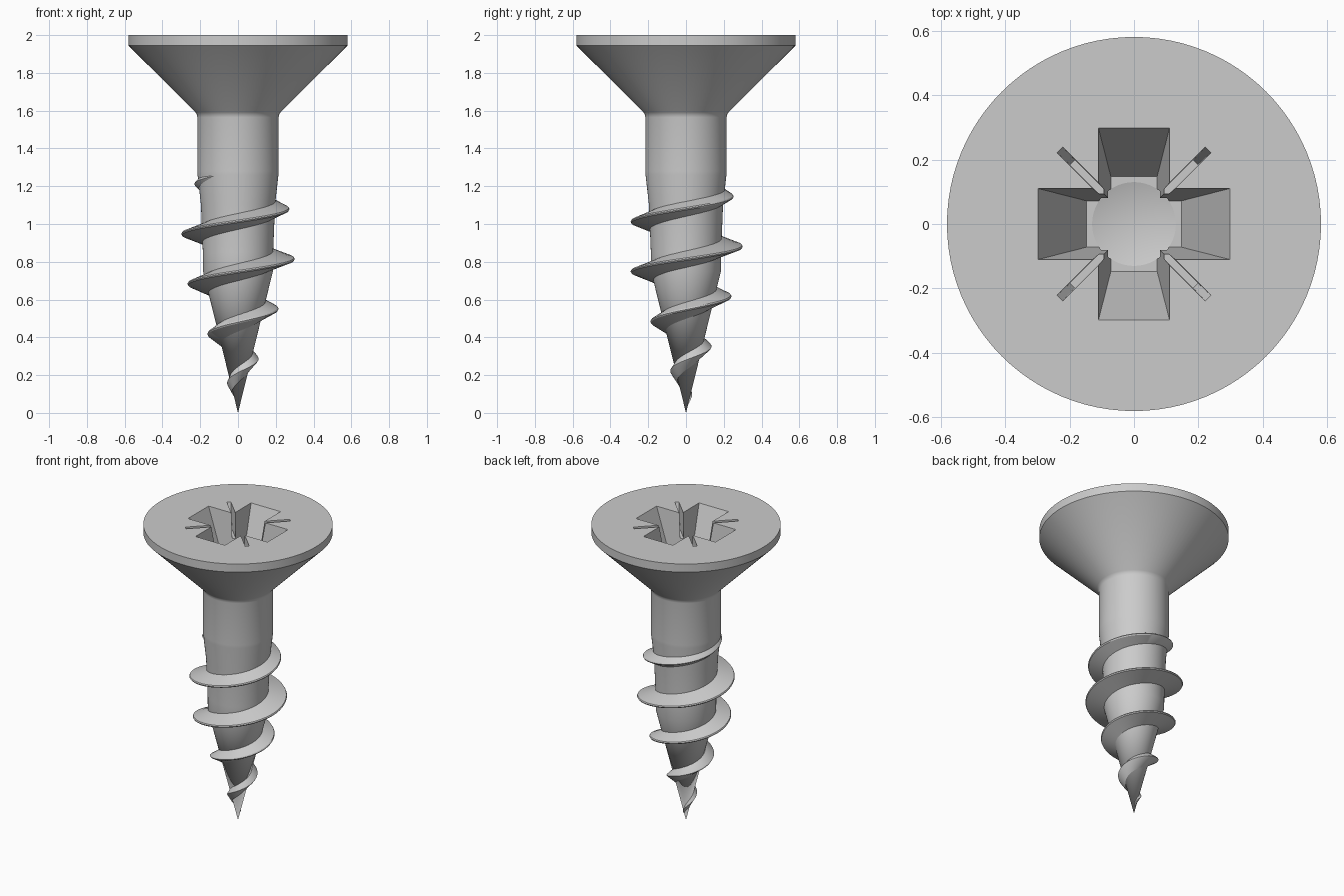
import bpy, bmesh
from math import sin, cos, tau, pi, radians

if "Cube" in bpy.data.objects:
    bpy.data.objects.remove(bpy.data.objects["Cube"])

PITCH = 0.267


def interp(knots, z):
    """Piecewise linear radius at height z."""
    for (z0, r0), (z1, r1) in zip(knots, knots[1:]):
        if z <= z1:
            return r0 + (r1 - r0) * max(0, z - z0) / (z1 - z0)
    return knots[-1][1]


def finish(name, bm):
    bmesh.ops.remove_doubles(bm, verts=bm.verts, dist=1e-5)
    bmesh.ops.recalc_face_normals(bm, faces=bm.faces)
    me = bpy.data.meshes.new(name)
    bm.to_mesh(me)
    bm.free()
    ob = bpy.data.objects.new(name, me)
    bpy.context.collection.objects.link(ob)
    return ob


def activate(ob):
    bpy.ops.object.select_all(action='DESELECT')
    ob.select_set(True)
    bpy.context.view_layer.objects.active = ob


def lathe(name, profile, steps):
    bm = bmesh.new()
    vs = [bm.verts.new((r, 0, z)) for r, z in profile]
    es = [bm.edges.new(p) for p in zip(vs, vs[1:])]
    bmesh.ops.spin(bm, geom=vs + es, cent=(0, 0, 0), axis=(0, 0, 1),
                   angle=tau, steps=steps, use_duplicate=False)
    return finish(name, bm)


def tapered_bar(name, top, bottom, depth, turn):
    """Bar through the axis, half sizes given at z=2 and at the floor."""
    bm = bmesh.new()
    over = 0.05
    rings = []
    for d in (-over, depth):
        hx, hy = [t + (b - t) * d / depth for t, b in zip(top, bottom)]
        pts = [(hx, hy), (-hx, hy), (-hx, -hy), (hx, -hy)]
        rings.append([bm.verts.new((x * cos(turn) - y * sin(turn),
                                    x * sin(turn) + y * cos(turn), 2 - d))
                      for x, y in pts])
    a, b = rings
    bm.faces.new(a)
    bm.faces.new(b[::-1])
    for i in range(4):
        j = (i + 1) % 4
        bm.faces.new((a[i], b[i], b[j], a[j]))
    return finish(name, bm)


# Countersunk head, shank and pointed core in one turned profile
core = [(0, 0), (0.75, 0.185), (0.85, 0.186), (1.1, 0.196), (1.26, 0.214)]
profile = [(r, z) for z, r in core] + [
    (0.215, 1.28), (0.215, 1.565), (0.218, 1.58), (0.226, 1.592),
    (0.58, 1.945), (0.58, 2.0), (0, 2.0)]
body = lathe("screw_body", profile, 96)

# Cross recess with four thin diagonal slits and a drilled centre
DEPTH = 0.36
cutters = [lathe("centre_cutter", [(0, 1.60), (0.13, 2 - DEPTH - 0.002),
                                   (0.13, 1.72), (0, 1.72)], 48)]
for k in range(2):
    cutters.append(tapered_bar("cross_cutter", (0.297, 0.11), (0.148, 0.072),
                               DEPTH, k * pi / 2))
    cutters.append(tapered_bar("slit_cutter", (0.325, 0.0125), (0.27, 0.0105),
                               0.16, pi / 4 + k * pi / 2))
for c in cutters:
    c.hide_render = True
    activate(body)
    m = body.modifiers.new("recess", 'BOOLEAN')
    m.operation, m.solver, m.object = 'DIFFERENCE', 'EXACT', c
    bpy.ops.object.modifier_apply(modifier=m.name)
    bpy.data.objects.remove(c)

# Helical thread swept around the core, fading out at both ends
crest = [(0.02, 0.005), (0.75, 0.294), (0.81, 0.30), (0.95, 0.30),
         (1.0, 0.297), (1.21, 0.232), (1.28, 0.203)]
Z0, Z1, PER_TURN = 0.06, 1.275, 80
n = int((Z1 - Z0) / PITCH * PER_TURN)
bm = bmesh.new()
prev = None
for i in range(n + 1):
    z = Z0 + (Z1 - Z0) * i / n
    a = tau * (z - 0.28) / PITCH
    rc, ro = interp(core, z), interp(crest, z)
    w = min(0.046, 0.25 * z)
    root = rc * 0.85
    wr = w * 1.15
    sect = [(root, -wr), (ro - 0.004, -0.007), (ro, 0),
            (ro - 0.004, 0.007), (root, wr)]
    ring = [bm.verts.new((r * cos(a), r * sin(a), z + dz)) for r, dz in sect]
    if prev:
        for j in range(5):
            k = (j + 1) % 5
            bm.faces.new((prev[j], prev[k], ring[k], ring[j]))
    else:
        bm.faces.new(ring[::-1])
    prev = ring
bm.faces.new(prev)
thread = finish("screw_thread", bm)

for ob in (body, thread):
    activate(ob)
    bpy.ops.object.shade_smooth_by_angle(angle=radians(30))
